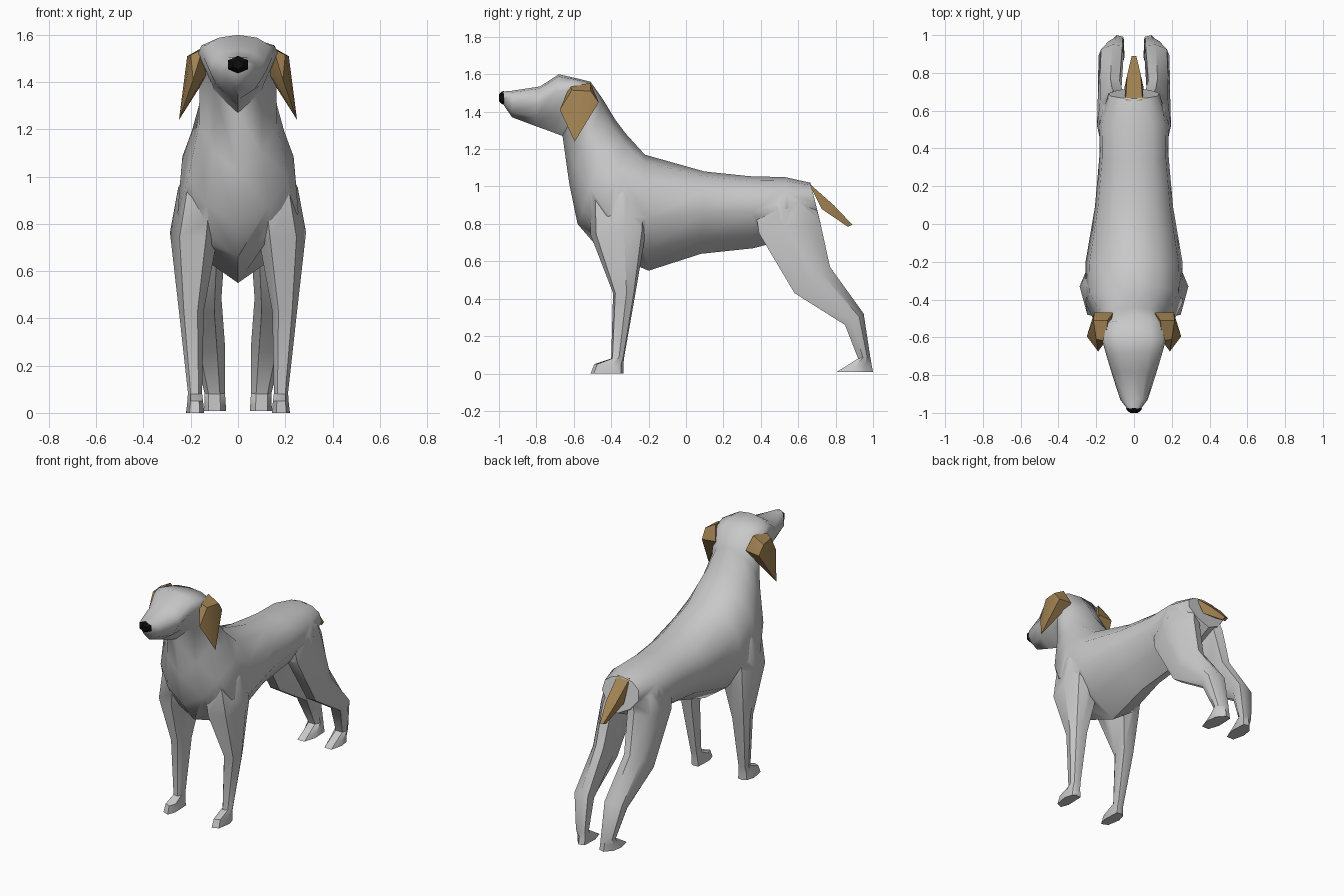
import bpy, bmesh, math


def material(name, rgb):
    m = bpy.data.materials.new(name)
    m.diffuse_color = (*rgb, 1)
    return m


GREY = material("coat_grey", (0.58, 0.58, 0.58))
BROWN = material("ear_brown", (0.36, 0.225, 0.085))
BLACK = material("nose_black", (0.004, 0.004, 0.004))


def smooth(ob, angle):
    bpy.ops.object.select_all(action='DESELECT')
    ob.select_set(True)
    bpy.context.view_layer.objects.active = ob
    bpy.ops.object.shade_smooth_by_angle(angle=math.radians(angle))


def finish(name, bm, mat, angle):
    bmesh.ops.recalc_face_normals(bm, faces=bm.faces)
    me = bpy.data.meshes.new(name)
    bm.to_mesh(me)
    bm.free()
    me.materials.append(mat)
    ob = bpy.data.objects.new(name, me)
    bpy.context.collection.objects.link(ob)
    smooth(ob, angle)
    return ob


def loft(name, rings, mat, angle):
    bm = bmesh.new()
    vs = [[bm.verts.new(p) for p in r] for r in rings]
    n = len(vs[0])
    for a, b in zip(vs, vs[1:]):
        for i in range(n):
            j = (i + 1) % n
            bm.faces.new((a[i], a[j], b[j], b[i]))
    bm.faces.new(vs[0])
    bm.faces.new(vs[-1])
    return finish(name, bm, mat, angle)


def hull(name, pts, mat, side=1):
    bm = bmesh.new()
    for x, y, z in pts:
        bm.verts.new((x * side, y, z))
    bmesh.ops.convex_hull(bm, input=bm.verts)
    return finish(name, bm, mat, 30)


# Body: top y, z, bottom y, z, half width, height fraction of the widest point
SECTIONS = [
    (0.665, 1.02, 0.72, 0.80, 0.135, .5), (0.53, 1.05, 0.55, 0.72, 0.182, .5),
    (0.34, 1.055, 0.36, 0.67, 0.184, .5), (0.10, 1.08, 0.08, 0.64, 0.207, .5),
    (-0.22, 1.17, -0.20, 0.55, 0.258, .55), (-0.32, 1.28, -0.46, 0.66, 0.256, .7),
    (-0.38, 1.36, -0.58, 0.80, 0.212, .66), (-0.44, 1.46, -0.625, 1.02, 0.165, .55),
    (-0.51, 1.56, -0.66, 1.27, 0.162, .2), (-0.60, 1.582, -0.70, 1.285, 0.168, .2),
    (-0.68, 1.60, -0.74, 1.30, 0.145, .32), (-0.78, 1.535, -0.81, 1.325, 0.117, .45),
    (-0.93, 1.512, -0.93, 1.37, 0.073, .5), (-0.978, 1.508, -0.978, 1.44, 0.036, .5)]


def body_ring(y0, z0, y1, z1, w, f):
    half = [(0, 0), (.55, .12 * f), (.92, .45 * f), (1, f), (.62, f + (1 - f) * .6), (0, 1)]
    loop = half + [(-u, t) for u, t in half[-2:0:-1]]
    return [(u * w, y0 + (y1 - y0) * t, z0 + (z1 - z0) * t) for u, t in loop]


body = loft("body", [body_ring(*s) for s in SECTIONS], GREY, 60)

# Legs: front edge y, z, back edge y, z, inner x, outer x
FRONT = [(-0.47, 1.08, -0.26, 1.12, 0.05, 0.18), (-0.515, 0.93, -0.22, 0.97, 0.07, 0.253),
         (-0.51, 0.74, -0.21, 0.78, 0.085, 0.288),
         (-0.39, 0.43, -0.27, 0.43, 0.145, 0.25), (-0.40, 0.08, -0.33, 0.09, 0.152, 0.212),
         (-0.49, 0.05, -0.335, 0.05, 0.148, 0.214), (-0.51, 0.0, -0.335, 0.0, 0.143, 0.22)]
FRONT_LOOP = [(.25, 0), (.8, 0.1), (1, .6), (.8, .92), (.5, 1), (.05, .98), (0, .3)]
HIND = [(0.36, 0.99, 0.62, 0.99, 0.02, 0.13), (0.37, 0.88, 0.685, 0.93, 0.02, 0.182),
        (0.39, 0.75, 0.715, 0.82, 0.05, 0.196),
        (0.58, 0.43, 0.77, 0.57, 0.07, 0.192), (0.85, 0.26, 0.95, 0.32, 0.055, 0.188),
        (0.92, 0.08, 0.985, 0.09, 0.055, 0.142), (0.84, 0.03, 0.992, 0.05, 0.052, 0.142),
        (0.805, 0.008, 1.0, 0.008, 0.05, 0.145)]
HIND_LOOP = [(.25, 0), (.8, 0), (1, .4), (.9, .75), (.45, 1), (.05, .95), (0, .4)]


def leg_ring(y0, z0, y1, z1, xi, xo, side, loop):
    return [((xi + (xo - xi) * u) * side, y0 + (y1 - y0) * t, z0 + (z1 - z0) * t)
            for u, t in loop]


# Ear wedge, hanging tip last
EAR = [(.15, -.62, 1.54), (.14, -.51, 1.552), (.20, -.61, 1.515), (.215, -.51, 1.51),
       (.21, -.467, 1.45), (.11, -.47, 1.46), (.19, -.675, 1.41), (.15, -.62, 1.41),
       (.25, -.595, 1.24)]

for side, tag in ((1, "left"), (-1, "right")):
    for name, table, loop in (("front_leg_", FRONT, FRONT_LOOP), ("hind_leg_", HIND, HIND_LOOP)):
        leg = loft(name + tag, [leg_ring(*s, side, loop) for s in table], GREY, 40)
        # Weld the leg into the body
        mod = body.modifiers.new("weld", 'BOOLEAN')
        mod.operation, mod.solver, mod.object = 'UNION', 'EXACT', leg
        bpy.context.view_layer.objects.active = body
        bpy.ops.object.modifier_apply(modifier=mod.name)
        bpy.data.objects.remove(leg)
    hull("ear_" + tag, EAR, BROWN, side)
smooth(body, 55)

# Tail: tapering wedge
hull("tail", [(s * w, y, z) for s in (1, -1) for w, y, z in
              ((.045, .655, 1.02), (.05, .725, .88), (.036, .79, .90),
               (.012, .89, .795), (.012, .865, .785))], BROWN)

# Nose: six-sided plug
hull("nose", [(math.sin(a * math.pi / 3) * .049 * k, y, 1.474 + math.cos(a * math.pi / 3) * .037 * k)
              for a in range(6) for k, y in ((1, -.974), (.9, -.985), (.5, -1))], BLACK)
